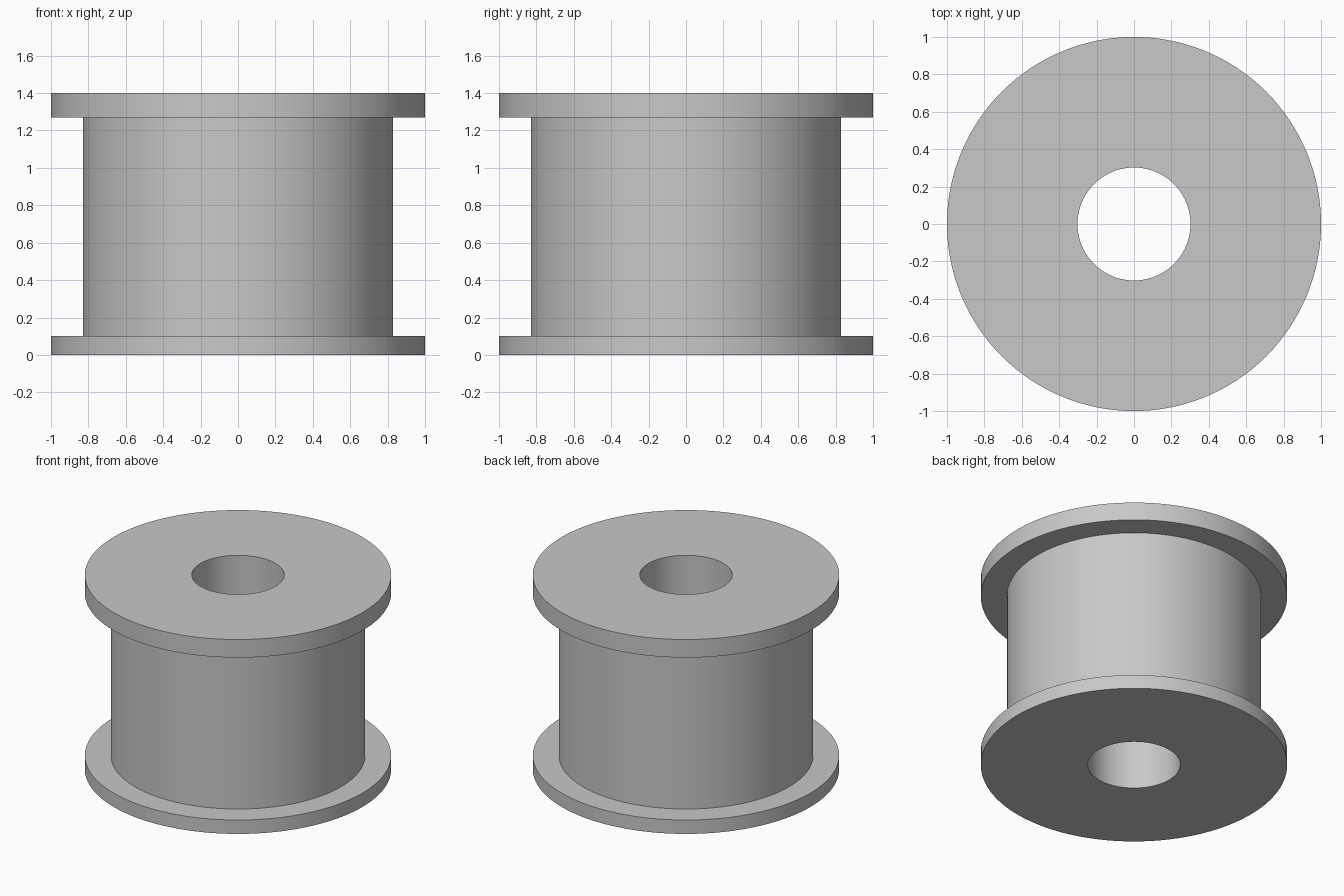
import bpy
import bmesh
import math
from mathutils import Matrix

cube = bpy.data.objects.get("Cube")
if cube:
    bpy.data.objects.remove(cube, do_unlink=True)

SEGMENTS = 128

# Plain grey finish
grey = bpy.data.materials.new("plain grey")
grey.use_nodes = True
colour = (0.58, 0.58, 0.58, 1)
grey.diffuse_color = colour
grey.node_tree.nodes["Principled BSDF"].inputs["Base Color"].default_value = colour


def lathe(name, profile):
    """Revolve a closed (radius, height) profile around the z axis."""
    bm = bmesh.new()
    rings = []
    for i in range(SEGMENTS):
        turn = Matrix.Rotation(math.tau * i / SEGMENTS, 3, "Z")
        rings.append([bm.verts.new(turn @ Matrix.Identity(3).col[0] * r
                                   + Matrix.Identity(3).col[2] * z) for r, z in profile])
    count = len(profile)
    for i, ring in enumerate(rings):
        following = rings[(i + 1) % SEGMENTS]
        for j in range(count):
            k = (j + 1) % count
            bm.faces.new((ring[j], following[j], following[k], ring[k]))
    bmesh.ops.recalc_face_normals(bm, faces=bm.faces)
    mesh = bpy.data.meshes.new(name)
    bm.to_mesh(mesh)
    bm.free()
    mesh.materials.append(grey)
    obj = bpy.data.objects.new(name, mesh)
    bpy.context.collection.objects.link(obj)
    bpy.ops.object.select_all(action="DESELECT")
    obj.select_set(True)
    bpy.context.view_layer.objects.active = obj
    bpy.ops.object.shade_smooth_by_angle(angle=math.radians(30))
    return obj


# Flanged spool: bottom flange, barrel, thicker top flange and straight bore
BORE, BARREL, RIM = 0.302, 0.83, 1.0
BOTTOM_TOP, TOP_BOTTOM, HEIGHT = 0.10, 1.27, 1.40
lathe("flanged_spool", [
    (BORE, 0), (RIM, 0), (RIM, BOTTOM_TOP), (BARREL, BOTTOM_TOP),
    (BARREL, TOP_BOTTOM), (RIM, TOP_BOTTOM), (RIM, HEIGHT), (BORE, HEIGHT),
])
